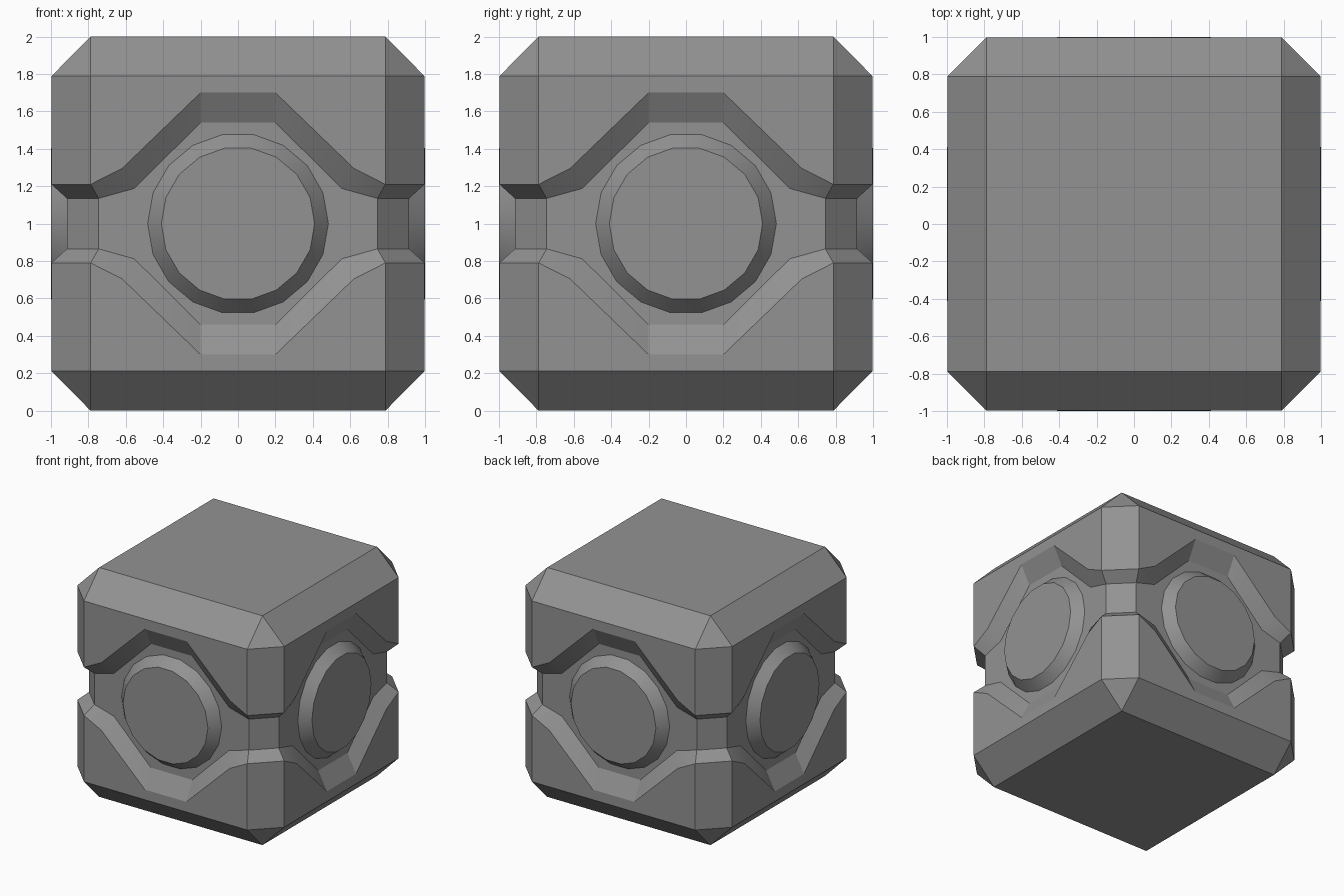
import bpy, bmesh
from math import pi, cos, sin, radians
from mathutils import Matrix, Vector

if "Cube" in bpy.data.objects:
    bpy.data.objects.remove(bpy.data.objects["Cube"])

H, C, F = 0.998, 0.788, 0.915      # face plane, chamfer start, groove floor plane
RIM = [(C, 0.21), (0.62, 0.295), (0.2, 0.7)]        # groove rim (x, z from middle)
FLOOR = [(0.745, 0.135), (0.555, 0.188), (0.2, 0.54)]  # groove floor outline

grey = bpy.data.materials.new("dark_grey")
grey.diffuse_color = (0.29, 0.29, 0.29, 1)
grey.use_nodes = True
grey.node_tree.nodes["Principled BSDF"].inputs["Base Color"].default_value = grey.diffuse_color


def full(half):
    return half + [(-x, z) for x, z in reversed(half)]


def finish(bm, name):
    bmesh.ops.remove_doubles(bm, verts=bm.verts, dist=1e-4)
    bmesh.ops.dissolve_limit(bm, angle_limit=0.01, verts=bm.verts, edges=bm.edges)
    bmesh.ops.recalc_face_normals(bm, faces=bm.faces)
    me = bpy.data.meshes.new(name)
    bm.to_mesh(me)
    bm.free()
    me.materials.append(grey)
    me.shade_smooth()
    me.set_sharp_from_angle(angle=radians(20.5))
    ob = bpy.data.objects.new(name, me)
    bpy.context.collection.objects.link(ob)
    return ob


# Chamfered cube body with a groove widening to a pocket on each side
bm = bmesh.new()
rim, floor = full(RIM), full(FLOOR)
for turn in range(4):
    rot = Matrix.Rotation(turn * pi / 2, 3, 'Z')
    for s in (1, -1):
        def face(*pts):
            bm.faces.new([bm.verts.new(rot @ Vector((x, y, z * s)) + Vector((0, 0, 1)))
                          for x, y, z in pts])
        r = [(x, -H, z) for x, z in rim]
        f = [(x, -F, z) for x, z in floor]
        face(*r, (-C, -H, C), (C, -H, C))                       # panel
        for i in range(5):                                      # groove wall
            face(r[i], r[i + 1], f[i + 1], f[i])
        face(*f, (-0.745, -F, 0), (0.745, -F, 0))               # pocket floor
        face((-C, -H, C), (C, -H, C), (C, -C, 1), (-C, -C, 1))  # horizontal chamfer
        face((C, -H, C), (H, -C, C), (C, -C, 1))                # corner
        a, b = r[0], (H, -C, 0.21)
        c, d = f[0], (F, -0.745, 0.135)
        face(a, b, (H, -C, C), (C, -H, C))                      # vertical chamfer
        face(a, b, d, c)                                        # groove wall at corner
        face(c, d, (F, -0.745, 0), (0.745, -F, 0))              # groove floor at corner
for z in (0, 2):
    bm.faces.new([bm.verts.new((x * C, y * C, z))
                  for x, y in ((1, 1), (-1, 1), (-1, -1), (1, -1))])
finish(bm, "body")

# Raised disc with a sloping edge in the pocket of each side
N = 18
for turn, side in enumerate(("front", "right", "back", "left")):
    bm = bmesh.new()
    lo, hi = [[bm.verts.new((r * cos(2 * pi * i / N), y, 1 + r * sin(2 * pi * i / N)))
               for i in range(N)]
              for r, y in ((0.485, -0.913), (0.41, -1.0))]
    for i in range(N):
        j = (i + 1) % N
        bm.faces.new((lo[i], lo[j], hi[j], hi[i]))
    bm.faces.new(lo)
    bm.faces.new(hi)
    bmesh.ops.rotate(bm, verts=bm.verts, cent=(0, 0, 1),
                     matrix=Matrix.Rotation(turn * pi / 2, 3, 'Z'))
    finish(bm, side + "_disc")
